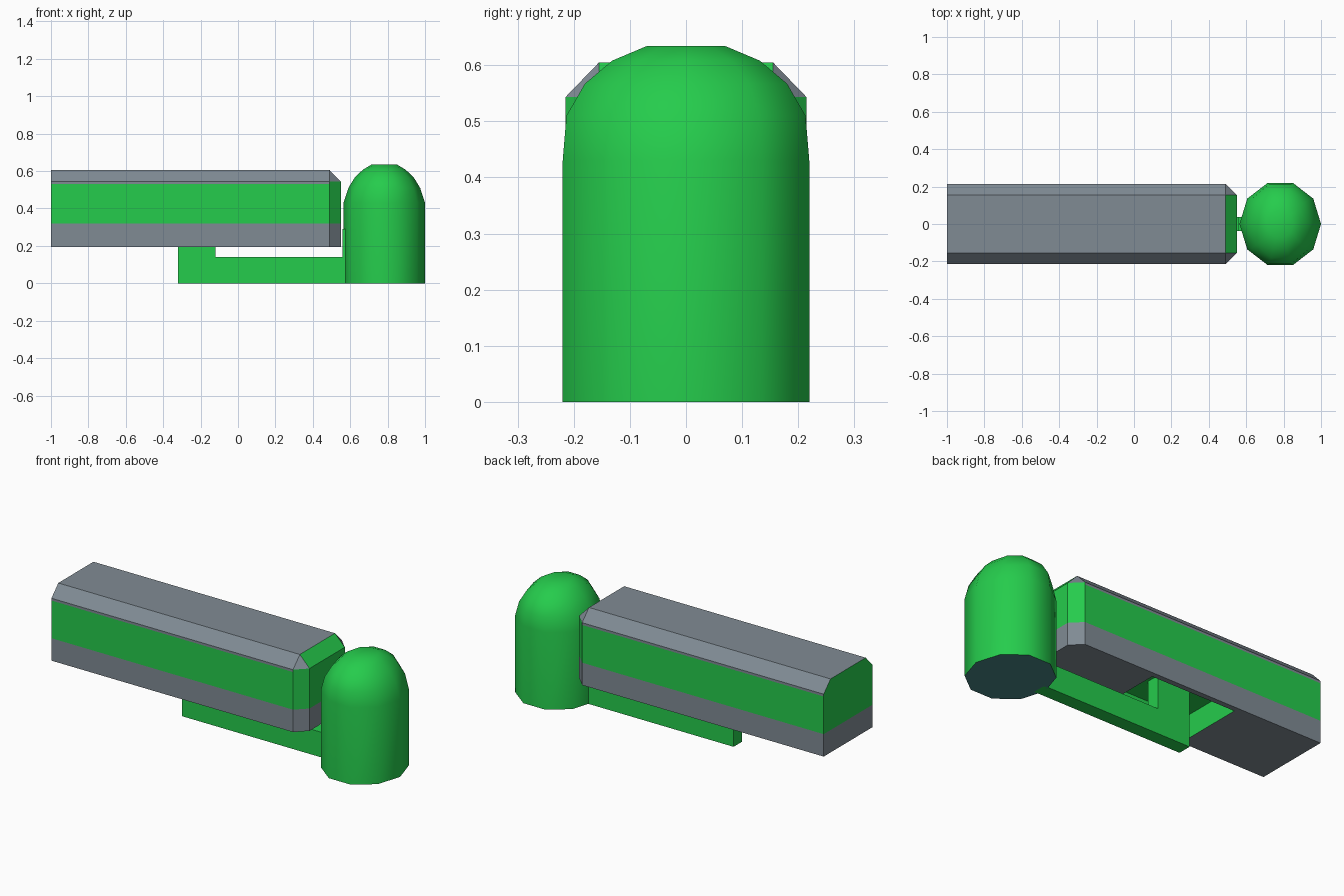
import bpy, bmesh, math
from mathutils import Vector

if "Cube" in bpy.data.objects:
    bpy.data.objects.remove(bpy.data.objects["Cube"])


def material(name, rgb):
    lin = [((c / 255 + 0.055) / 1.055) ** 2.4 for c in rgb]
    m = bpy.data.materials.new(name)
    m.diffuse_color = (*lin, 1)
    m.use_nodes = True
    m.node_tree.nodes["Principled BSDF"].inputs["Base Color"].default_value = m.diffuse_color
    return m


GREEN = material("green", (37, 204, 76))
GREY = material("grey", (128, 139, 148))
TEAL = material("dark_teal", (72, 134, 134))


def add_object(name, bm, mats):
    me = bpy.data.meshes.new(name)
    bm.to_mesh(me)
    bm.free()
    for m in mats:
        me.materials.append(m)
    ob = bpy.data.objects.new(name, me)
    bpy.context.collection.objects.link(ob)
    return ob


# Body: long block chamfered along the top and at its right end
bm = bmesh.new()
half = [(-1, .215, .195), (.49, .215, .195), (.55, .155, .195),
        (-1, .215, .543), (.49, .215, .543), (.55, .155, .543),
        (-1, .155, .605), (.49, .155, .605)]
for x, y, z in half:
    for s in (1, -1):
        bm.verts.new((x, s * y, z))
bmesh.ops.convex_hull(bm, input=bm.verts[:])
bmesh.ops.dissolve_limit(bm, angle_limit=.02, verts=bm.verts[:], edges=bm.edges[:])
for z in (.32, .53):
    bmesh.ops.bisect_plane(bm, geom=bm.verts[:] + bm.edges[:] + bm.faces[:],
                           plane_co=(0, 0, z), plane_no=(0, 0, 1))
bmesh.ops.recalc_face_normals(bm, faces=bm.faces[:])
bm.normal_update()

# Colour bands: green stripe on the sides, green upper part on both ends
for f in bm.faces:
    z = f.calc_center_median().z
    if abs(f.normal.y) > .9:
        green = .32 < z < .53
    else:
        green = z > .32 and abs(f.normal.x) > .6
    f.material_index = 0 if green else 1

# Recess in the underside that takes the arm's post
for co, no in (((-.48, 0, 0), (1, 0, 0)), ((.04, 0, 0), (1, 0, 0)),
               ((0, .185, 0), (0, 1, 0)), ((0, -.185, 0), (0, 1, 0))):
    faces = [f for f in bm.faces if f.normal.z < -.9]
    edges = list({e for f in faces for e in f.edges})
    verts = list({v for f in faces for v in f.verts})
    bmesh.ops.bisect_plane(bm, geom=verts + edges + faces, plane_co=co, plane_no=no)
    bm.normal_update()
floor = min((f for f in bm.faces if f.normal.z < -.9),
            key=lambda f: (f.calc_center_median() - Vector((-.22, 0, .195))).length)
walls = bmesh.ops.inset_individual(bm, faces=[floor], thickness=0, depth=-.13)["faces"]
for f in walls + [floor]:
    f.material_index = 0
add_object("body", bm, [GREEN, GREY])

# Arm: flat bar with a post under the body and a short upright at the dome
bm = bmesh.new()
profile = [(-.32, 0), (.6, 0), (.6, .29), (.56, .29), (.56, .14),
           (-.12, .14), (-.12, .325), (-.32, .325)]
face = bm.faces.new([bm.verts.new((x, -.038, z)) for x, z in profile])
ext = bmesh.ops.extrude_face_region(bm, geom=[face], use_keep_orig=True)["geom"]
bmesh.ops.translate(bm, vec=(0, .076, 0),
                    verts=[g for g in ext if isinstance(g, bmesh.types.BMVert)])
bmesh.ops.recalc_face_normals(bm, faces=bm.faces[:])
add_object("arm", bm, [GREEN])

# Domed post: ten-sided column with rounded top (height, x scale, y scale)
bm = bmesh.new()
rows = [(0, 1, 1), (.43, 1, 1), (.51, .88, .97), (.567, .72, .82),
        (.608, .52, .6), (.634, .32, .32)]
N = 10
rings = []
for z, kx, ky in rows:
    rings.append([bm.verts.new((.782 + .218 * kx * math.cos(math.tau * i / N),
                                .231 * ky * math.sin(math.tau * i / N), z))
                  for i in range(N)])
for a, b in zip(rings, rings[1:]):
    for i in range(N):
        j = (i + 1) % N
        bm.faces.new((a[i], a[j], b[j], b[i]))
bm.faces.new(rings[-1])
base = bm.faces.new(rings[0][::-1])
base.material_index = 1
dome = add_object("domed_post", bm, [GREEN, TEAL])
bpy.context.view_layer.objects.active = dome
dome.select_set(True)
bpy.ops.object.shade_smooth_by_angle(angle=math.radians(50))
